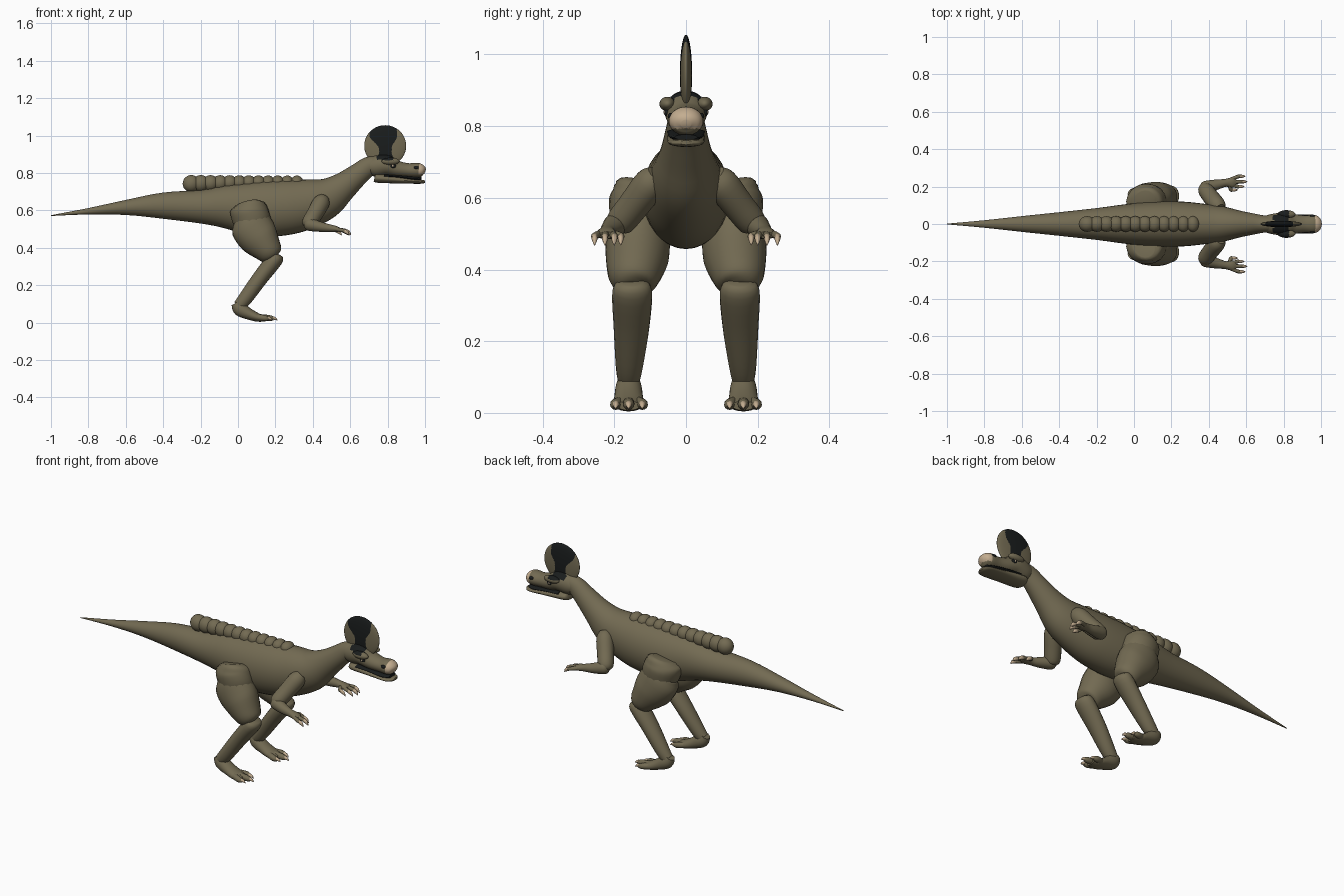
import bpy
import math
from mathutils import Vector

if "Cube" in bpy.data.objects:
    bpy.data.objects.remove(bpy.data.objects["Cube"])


def material(name, rgb):
    m = bpy.data.materials.new(name)
    m.use_nodes = True
    m.diffuse_color = (*rgb, 1)
    bsdf = next(n for n in m.node_tree.nodes if n.type == 'BSDF_PRINCIPLED')
    bsdf.inputs["Base Color"].default_value = (*rgb, 1)
    return m


HIDE = material("olive_hide", (.17, .145, .085))
BLACK = material("black_marking", (.01, .012, .012))
HORN = material("pale_horn", (.55, .42, .28))


def finish(ob, mats, mirror=False, angle=50):
    for m in mats:
        ob.data.materials.append(m)
    bpy.ops.object.select_all(action='DESELECT')
    ob.select_set(True)
    bpy.context.view_layer.objects.active = ob
    bpy.ops.object.shade_smooth_by_angle(angle=math.radians(angle))
    if mirror:
        mod = ob.modifiers.new("Mirror", 'MIRROR')
        mod.use_axis = (False, True, False)
    return ob


def spline(a, b, c, d, t):
    return .5 * (2 * b + (c - a) * t + (2 * a - 5 * b + 4 * c - d) * t * t
                 + (3 * b - a - 3 * c + d) * t ** 3)


def loft(name, rings, mats=(HIDE,), mirror=False, sides=20, steps=4):
    """Sweep an ellipse along rings of (x, y, z, half width, half height)."""
    pts = [Vector(r) for r in rings]
    ext = [pts[0]] + pts + [pts[-1]]
    path = [spline(*ext[i:i + 4], k / steps)
            for i in range(len(pts) - 1) for k in range(steps)] + [pts[-1]]
    verts, faces = [], []
    for i, p in enumerate(path):
        tangent = (path[min(i + 1, len(path) - 1)].to_3d()
                   - path[max(i - 1, 0)].to_3d()).normalized()
        side = Vector((0, 0, 1)).cross(tangent).normalized()
        up = tangent.cross(side)
        for k in range(sides):
            a = math.tau * k / sides
            verts.append(Vector(p[:3]) + side * math.cos(a) * max(p[3], .001)
                         + up * math.sin(a) * max(p[4], .001))
    for i in range(len(path) - 1):
        for k in range(sides):
            n = (k + 1) % sides
            faces.append((i * sides + k, i * sides + n,
                          (i + 1) * sides + n, (i + 1) * sides + k))
    faces.append(tuple(reversed(range(sides))))
    faces.append(tuple(range(len(verts) - sides, len(verts))))
    me = bpy.data.meshes.new(name)
    me.from_pydata(verts, [], faces)
    ob = bpy.data.objects.new(name, me)
    bpy.context.collection.objects.link(ob)
    return finish(ob, mats, mirror)


def ball(name, loc, radii, mats=(HIDE,), mirror=False, detail=3):
    bpy.ops.mesh.primitive_ico_sphere_add(subdivisions=detail, radius=1)
    ob = bpy.context.object
    ob.name = name
    for v in ob.data.vertices:
        v.co = Vector([c * r + o for c, r, o in zip(v.co, radii, loc)])
    return finish(ob, mats, mirror)


def paint(ob, rule):
    for f in ob.data.polygons:
        f.material_index = rule(f.center)


# Tail, trunk and neck in one sweep
trunk = [(-1, .572, .002, .002), (-.8, .595, .02, .017), (-.6, .615, .042, .04),
         (-.4, .625, .063, .07), (-.2, .62, .085, .09), (-.05, .62, .105, .12),
         (.1, .607, .12, .148), (.25, .615, .12, .148), (.36, .632, .11, .135),
         (.47, .665, .095, .11), (.56, .725, .072, .078), (.64, .79, .056, .06),
         (.70, .835, .045, .052), (.76, .85, .04, .04)]
loft("body", [(x, 0, z, w, h) for x, z, w, h in trunk], sides=32)

# Row of rounded humps along the back
for i in range(12):
    t = i / 11
    r = .046 - .012 * t
    ball(f"back_hump_{i + 1}", (-.25 + .565 * t, 0, .743 + .009 * t),
         (r, .042, r))

# Skull, jaw and mouth
skull = loft("skull", [(.68, 0, .835, .035, .03), (.73, 0, .835, .052, .055),
                       (.79, 0, .842, .06, .056), (.85, 0, .822, .053, .044),
                       (.91, 0, .814, .046, .038), (.96, 0, .814, .048, .04),
                       (.988, 0, .81, .038, .03), (1, 0, .806, .014, .012)],
             (HIDE, BLACK, HORN), sides=32, steps=6)
paint(skull, lambda c: 2 if c.x > .966 and c.z > .793 else
      1 if c.z > .868 and .745 < c.x < .83 else 0)
loft("lower_jaw", [(.73, 0, .775, .035, .02), (.75, 0, .772, .052, .025),
                   (.85, 0, .764, .052, .02), (.95, 0, .754, .05, .012),
                   (.985, 0, .753, .04, .01), (1, 0, .754, .018, .006)])
loft("mouth_gap", [(.78, 0, .785, .054, .008), (.86, 0, .78, .051, .008),
                   (.94, 0, .77, .047, .01), (.98, 0, .769, .032, .008)], (BLACK,))

# Brows, eyes and nostrils
brow = ball("brows", (.815, .052, .862), (.048, .022, .02), (HIDE, BLACK), True, 4)
paint(brow, lambda c: 1 if c.z > .868 and c.x < .83 else 0)
ball("eyes", (.828, .053, .838), (.017, .008, .012), (BLACK,), True)
ball("pupils", (.828, .0585, .839), (.005, .004, .008), (HORN,), True)
ball("nostrils", (.953, .041, .828), (.014, .01, .009), (BLACK,), True)

# Flat round crest with a dark central patch
crest = ball("crest", (.787, 0, .945), (.112, .017, .11), (HIDE, BLACK), detail=6)


def crest_patch(c):
    t = min(max((c.z - .93) / .07, 0), 1)
    flare = max(.90 - c.z, 0) * .4
    half = .034 + .04 * t * t * (3 - 2 * t) + flare
    return 1 if abs(c.x - .788 + .012 * t) < half else 0


paint(crest, crest_patch)

# Arms and hands
loft("upper_arms", [(.46, .08, .665, .03, .03), (.445, .1, .64, .045, .046),
                    (.41, .145, .58, .044, .044), (.38, .185, .53, .04, .04),
                    (.372, .195, .512, .02, .02)], mirror=True)
loft("forearms", [(.36, .19, .53, .02, .02), (.38, .195, .525, .034, .034),
                  (.44, .21, .512, .028, .027), (.49, .22, .505, .021, .02),
                  (.525, .222, .5, .028, .016), (.545, .222, .496, .02, .01)],
     mirror=True)
for i, (y, reach) in enumerate([(.182, .555), (.2, .59), (.226, .605), (.255, .595)]):
    root, knuckle = (.51, .222 + (y - .222) * .4, .502), (reach - .035, y, .493)
    loft(f"fingers_{i + 1}", [(*root, .01, .01), (*knuckle, .01, .01),
                              (reach - .025, y, .488, .005, .005)],
         mirror=True, sides=10)
    loft(f"finger_claws_{i + 1}", [(*knuckle, .008, .009),
                                   (reach - .015, y, .484, .008, .01),
                                   (reach, y, .467, .001, .001)],
         (HORN,), True, 10)

# Legs
loft("hips", [(.05, .115, .637, .055, .07), (.053, .118, .622, .08, .095),
              (.06, .12, .59, .094, .102), (.08, .125, .53, .085, .1),
              (.1, .12, .46, .07, .08)], mirror=True)
loft("thighs", [(.035, .13, .565, .06, .075), (.06, .135, .53, .08, .108),
                (.11, .135, .455, .09, .108), (.16, .145, .39, .076, .078),
                (.183, .15, .36, .058, .06), (.19, .15, .35, .03, .03)], mirror=True)
loft("shins", [(.215, .15, .365, .03, .025), (.2, .15, .342, .055, .043),
               (.12, .152, .24, .05, .042), (.04, .158, .13, .038, .038),
               (.005, .16, .088, .03, .032)], mirror=True)
loft("feet", [(-.012, .16, .105, .025, .025), (.01, .16, .073, .036, .038),
              (.06, .16, .045, .04, .03), (.11, .16, .026, .043, .022),
              (.15, .16, .02, .032, .013)], mirror=True)
for i, (y, reach) in enumerate([(.122, .185), (.16, .212), (.196, .185)]):
    loft(f"toes_{i + 1}", [(.08, .16 + (y - .16) * .5, .032, .014, .016),
                           (reach - .045, y, .024, .016, .016),
                           (reach - .02, y, .02, .008, .008)],
         mirror=True, sides=12)
    loft(f"toe_claws_{i + 1}", [(reach - .035, y, .026, .009, .009),
                                (reach - .015, y, .022, .008, .008),
                                (reach, y, .012, .001, .001)],
         (HORN,), True, 10)
